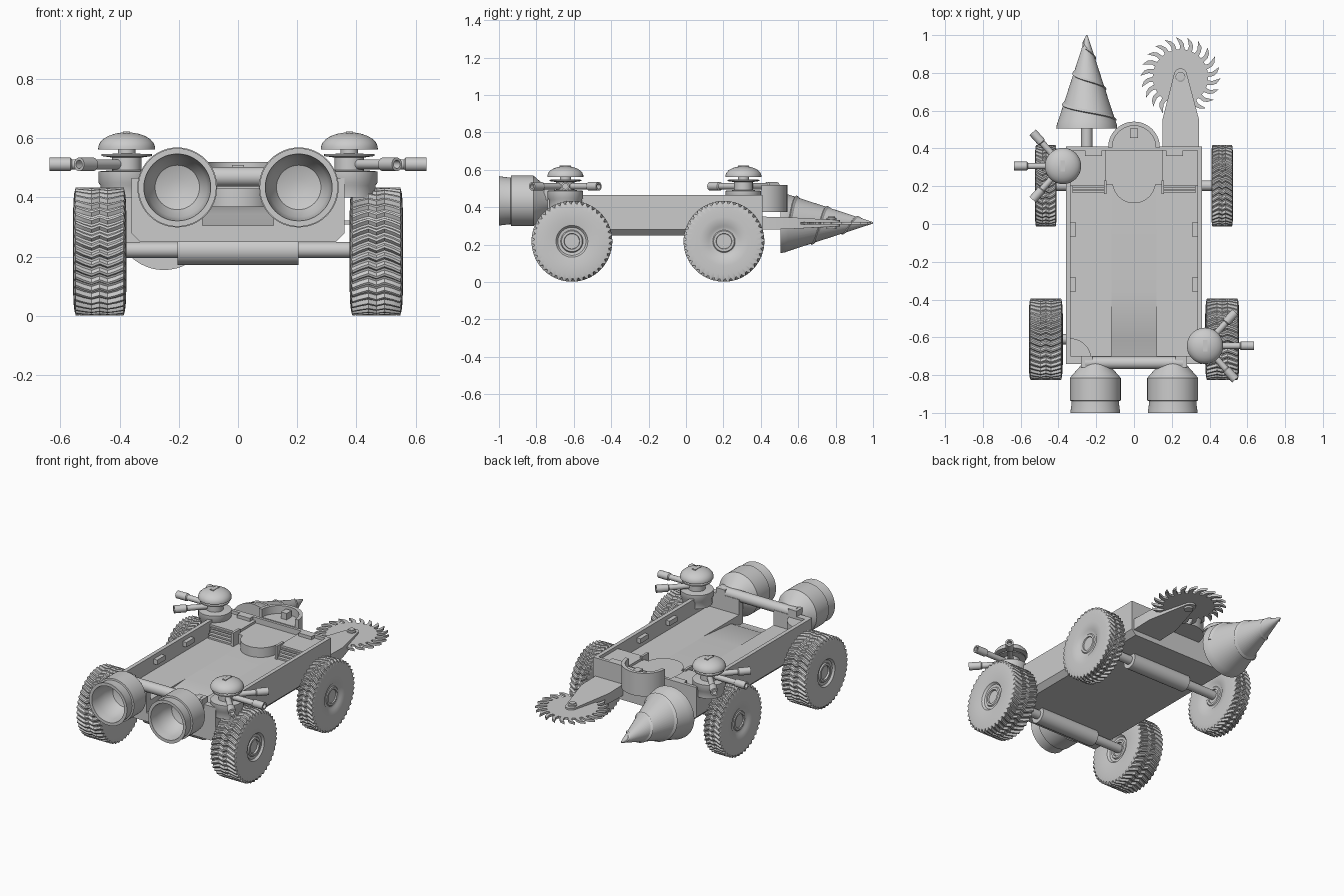
import bpy, bmesh
from math import sin, cos, pi, radians
from mathutils import Vector

if "Cube" in bpy.data.objects:
    bpy.data.objects.remove(bpy.data.objects["Cube"])


def finish(name, bm, angle=35):
    bmesh.ops.recalc_face_normals(bm, faces=bm.faces)
    me = bpy.data.meshes.new(name)
    bm.to_mesh(me)
    bm.free()
    ob = bpy.data.objects.new(name, me)
    bpy.context.collection.objects.link(ob)
    bpy.ops.object.select_all(action='DESELECT')
    ob.select_set(True)
    bpy.context.view_layer.objects.active = ob
    bpy.ops.object.shade_smooth_by_angle(angle=radians(angle))
    return ob


def prism(name, pts, axis, a, b):
    """Extrude a 2D outline along an axis from a to b."""
    place = {'x': lambda p, t: (t, p[0], p[1]),
             'y': lambda p, t: (p[0], t, p[1]),
             'z': lambda p, t: (p[0], p[1], t)}[axis]
    bm = bmesh.new()
    lo = [bm.verts.new(place(p, a)) for p in pts]
    hi = [bm.verts.new(place(p, b)) for p in pts]
    bm.faces.new(lo)
    bm.faces.new(hi)
    for i in range(len(pts)):
        j = (i + 1) % len(pts)
        bm.faces.new((lo[i], lo[j], hi[j], hi[i]))
    return finish(name, bm)


def box(name, x0, x1, y0, y1, z0, z1):
    return prism(name, [(x0, y0), (x1, y0), (x1, y1), (x0, y1)], 'z', z0, z1)


def lathe(name, profile, loc, axis=(0, 0, 1), seg=40, radius=None, shift=None):
    """Revolve (radius, height) points around an axis; the ends are closed."""
    rot = Vector((0, 0, 1)).rotation_difference(Vector(axis))
    bm = bmesh.new()
    rings = []
    for i, (r, h) in enumerate(profile):
        s = shift(i) if shift else 0
        ring = []
        for k in range(seg):
            a = 2 * pi * (k + s) / seg
            rr = radius(i, k, r) if radius else r
            ring.append(bm.verts.new(rot @ Vector((rr * cos(a), rr * sin(a), h)) + Vector(loc)))
        rings.append(ring)
    for p, q in zip(rings, rings[1:]):
        for k in range(seg):
            j = (k + 1) % seg
            bm.faces.new((p[k], p[j], q[j], q[k]))
    bm.faces.new(rings[0])
    bm.faces.new(rings[-1])
    return finish(name, bm)


def arc(cx, cy, r, a0, a1, n=20):
    return [(cx + r * cos(radians(a0 + (a1 - a0) * i / n)),
             cy + r * sin(radians(a0 + (a1 - a0) * i / n))) for i in range(n + 1)]


# Wheels with a wavy lugged tread
def wheel(name, x, y, w):
    side = [(0.02, .74), (0.04, .74), (0.042, .86), (0.055, .86), (0.06, .78),
            (0.075, .8), (0.085, .93), (0.13, 1), (0.175, .98), (0.2, .95)]
    cols = [(0.216, c) for c in (.9, .6, .3, 0, -.3, -.6, -.9)]
    prof = [(r, h * w) for r, h in side + cols + [(r, -h) for r, h in side[::-1]]]
    n = len(side)

    def tread(i, k, r):
        return r - (0.012 if n <= i < n + 7 and k % 4 > 1 else 0)

    def wave(i):
        return (2.2, .6, -.6, .8, -.6, .6, 2.2)[i - n] if n <= i < n + 7 else 1
    lathe(name, prof, (x, y, 0.218), (1 if x > 0 else -1, 0, 0), 168, tread, wave)


for s, tag in ((-1, 'left'), (1, 'right')):
    wheel('front_wheel_' + tag, s * .467, -.61, .09)
    wheel('rear_wheel_' + tag, s * .467, .203, .058)

# Axles and their thick housings
for y, tag in ((-.61, 'front'), (.203, 'rear')):
    lathe(tag + '_axle', [(.027, -.42), (.027, .42)], (0, y, .223), (1, 0, 0), 24)
    lathe(tag + '_axle_housing', [(.05, -.205), (.05, .205)], (0, y, .222), (1, 0, 0), 28)

# Open tray hull: two sides, sunken ramp, end walls
for s, tag in ((-1, 'left'), (1, 'right')):
    prof = [(.12, .25), (.33, .25), (.36, .28), (.36, .465), (.335, .465), (.335, .37), (.12, .37)]
    prism('hull_' + tag, [(s * x, z) for x, z in prof], 'y', -.74, .41)
    a, b = sorted((s * .12, s * .36))
    box('front_wall_' + tag, a, b, -.74, -.70, .37, .465)
    # Rear side decks with grates
    a, b = sorted((s * .15, s * .336))
    box('rear_deck_' + tag, a, b, .20, .405, .37, .445)
    for i in range(4):
        box('grate_' + tag, a + .01, b - .01, .165 + i * .009, .205, .372 + i * .017, .382 + i * .017)
    a, b = sorted((s * .145, s * .16))
    box('grate_frame_' + tag, a, b, .16, .23, .37, .455)
    # Wall and deck brackets
    for y in (-.03, -.32):
        a, b = sorted((s * .31, s * .34))
        box('wall_bracket_' + tag, a, b, y - .04, y + .04, .41, .44)
    box('deck_bracket_' + tag, s * .215 - .045, s * .215 + .045, .36, .395, .44, .465)
    # Crossbar mount
    box('bar_mount_' + tag, s * .25 - .03, s * .25 + .03, -.76, -.70, .44, .50)
prism('floor_ramp', [(.41, .37), (-.35, .37), (-.62, .345), (-.70, .305), (-.74, .305),
                     (-.74, .25), (.41, .25)], 'x', -.12, .12)
box('rear_wall', -.36, .36, .39, .41, .28, .465)
box('center_deck', -.15, .15, .21, .40, .37, .43)
prism('round_step', arc(0, .225, .115, 180, 360), 'z', .37, .43)
lathe('crossbar', [(.033, -.26), (.033, .26)], (0, -.735, .47), (1, 0, 0), 24)

# Half-round rear cockpit
prism('cockpit_collar', arc(0, .405, .137, 0, 180) + arc(0, .405, .115, 180, 0), 'z', .375, .52)
prism('cockpit_floor', arc(0, .405, .12, 0, 180), 'z', .375, .47)
box('cockpit_control', -.02, .02, .455, .505, .465, .51)

# Hollow thrusters
nozzle = [(.045, .02), (.06, 0), (.135, -.085), (.135, -.205), (.125, -.207), (.125, -.215),
          (.132, -.27), (.113, -.27), (.108, -.22), (.10, -.16), (.075, -.115), (.03, -.10)]
for s, tag in ((-1, 'left'), (1, 'right')):
    lathe('thruster_' + tag, [(r, -h) for r, h in nozzle], (s * .205, -.73, .434), (0, -1, 0), 48)

# Corner turrets with three barrels each
for x, y, face, tag in ((-.376, .307, 180, 'rear'), (.376, -.645, 0, 'front')):
    lathe(tag + '_turret', [(.088, .40), (.088, .44), (.095, .45), (.095, .488), (.05, .492), (.05, .535),
                            (.085, .54), (.085, .547), (.03, .548), (.03, .562), (.096, .562)]
          + [(.096 * cos(radians(t)), .568 + .052 * sin(radians(t))) for t in (5, 20, 35, 50, 65, 80, 88)],
          (x, y, 0))
    for da, n in ((-48, .24), (0, .26), (48, .24)):
        a = radians(face + da)
        lathe(tag + '_barrel', [(.017, .03), (.017, n - .075), (.023, n - .07), (.023, n), (.014, n),
                                (.014, n - .03)], (x, y, .512), (cos(a), sin(a), 0), 20)
    box(tag + '_turret_sight', x - .012, x + .012, y - .03, y + .03, .58, .622)
prism('front_corner_pad', [(-.34, -.72)] + arc(-.34, -.72, .115, 0, 90, 10), 'z', .37, .45)

# Drill cone with spiral ridge
R, Y0 = .152, .505
lathe('drill_cone', [(.06, 0), (.162, 0), (.158, .025), (R, .04), (.004, .495)], (-.25, Y0, .317), (0, 1, 0), 48)
lathe('drill_shaft', [(.03, -.11), (.03, .02)], (-.25, Y0, .317), (0, 1, 0), 24)
bm = bmesh.new()
prev = None
N = 110
for i in range(N + 1):
    t = i / N
    a, h = 2 * pi * 2.6 * t, .05 + .43 * t
    ring = []
    for dr, dh in ((-.006, -.012), (.009, -.004), (.006, .004), (-.008, .016)):
        r = max(.002, R * (.495 - h - dh) / .455 + dr)
        ring.append(bm.verts.new((-.25 + r * cos(a), Y0 + h + dh, .317 + r * sin(a))))
    if prev:
        for j in range(4):
            m = (j + 1) % 4
            bm.faces.new((prev[j], prev[m], ring[m], ring[j]))
    else:
        bm.faces.new(ring)
    prev = ring
bm.faces.new(prev)
finish('drill_spiral', bm)

# Saw blade with hooked teeth, tapered arm and hub
pts = []
for i in range(22):
    for r, f in ((.147, 0), (.175, .12), (.195, .4), (.213, .9), (.188, .72), (.168, .55), (.147, .6)):
        a = 2 * pi * (i + f) / 22
        pts.append((.246 + r * cos(a), .778 + r * sin(a)))
prism('saw_blade', pts, 'z', .308, .322)
outline = [(.15, .40), (.345, .40), (.345, .55)] + arc(.246, .79, .034, 10, 170, 10) + [(.15, .55)]
arm = prism('saw_arm', outline, 'z', .28, .35)
for v in arm.data.vertices:
    k = max(0, min(1, (v.co.y - .5) / .25))
    v.co.z += (.315 - v.co.z) * .5 * k
lathe('saw_hub', [(.026, .285), (.026, .342), (.018, .345), (.018, .35)], (.246, .778, 0), seg=24)
